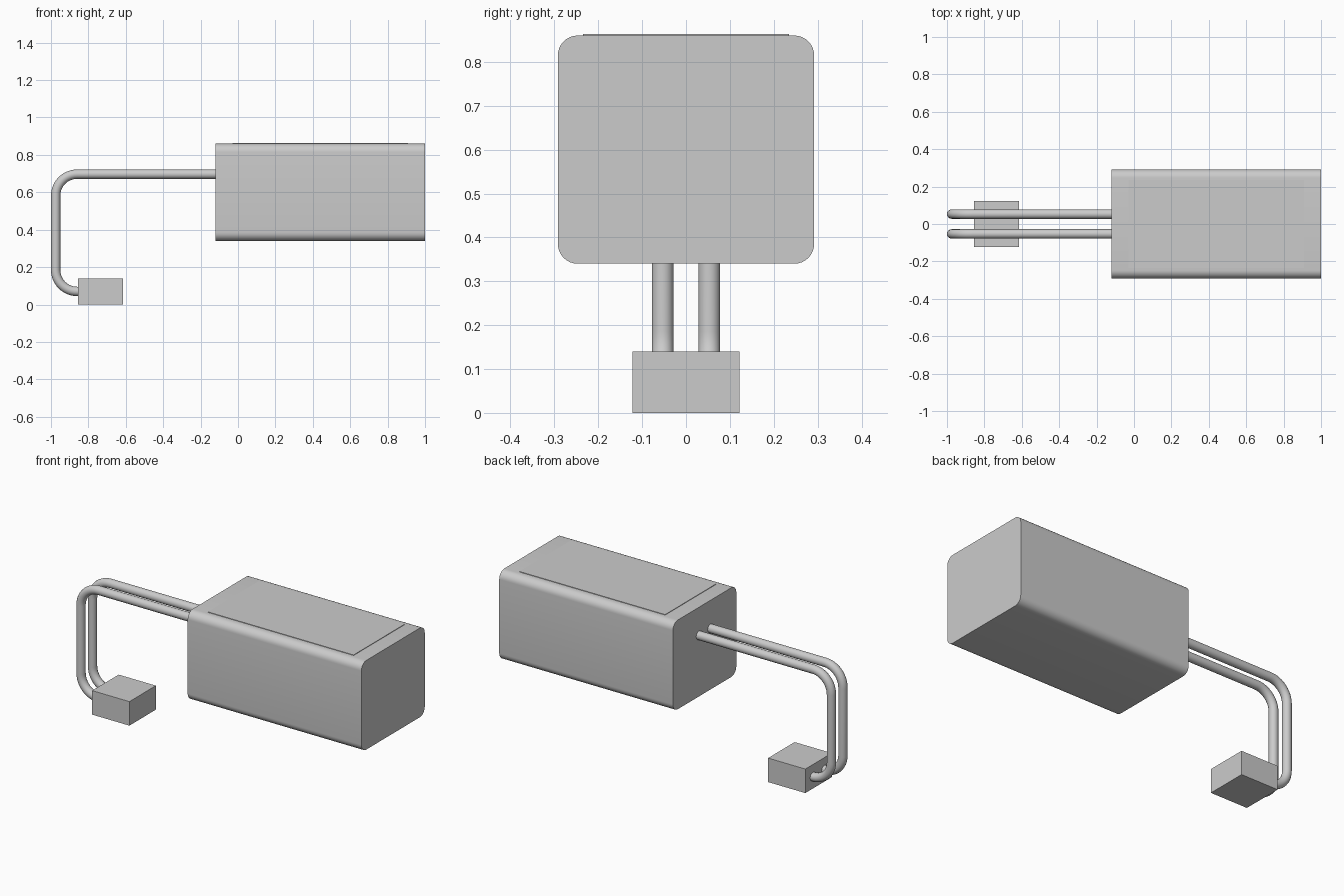
import bpy, bmesh, math

if "Cube" in bpy.data.objects:
    bpy.data.objects.remove(bpy.data.objects["Cube"])


def box(name, lo, hi, radius=0.0):
    """Box between two corners, optionally rounding the edges that run along x."""
    bm = bmesh.new()
    bmesh.ops.create_cube(bm, size=1)
    for v in bm.verts:
        v.co = [(a + b) / 2 + c * (b - a) for a, b, c in zip(lo, hi, v.co)]
    if radius:
        long_edges = [e for e in bm.edges
                      if abs(e.verts[0].co.x - e.verts[1].co.x) > 1e-4]
        bmesh.ops.bevel(bm, geom=long_edges, offset=radius, segments=8,
                        profile=0.5, affect='EDGES')
    mesh = bpy.data.meshes.new(name)
    bm.to_mesh(mesh)
    bm.free()
    obj = bpy.data.objects.new(name, mesh)
    bpy.context.collection.objects.link(obj)
    if radius:
        bpy.ops.object.select_all(action='DESELECT')
        obj.select_set(True)
        bpy.context.view_layer.objects.active = obj
        bpy.ops.object.shade_smooth_by_angle(angle=math.radians(30))
    return obj


def wire(name, y):
    """Round cable following a C-shaped path with two quarter bends."""
    left, top, bottom, r, steps = -0.975, 0.697, 0.07, 0.115, 12
    path = [(-0.10, top)]
    for cz, start in ((top - r, 90), (bottom + r, 180)):
        for i in range(steps + 1):
            a = math.radians(start + 90 * i / steps)
            path.append((left + r + r * math.cos(a), cz + r * math.sin(a)))
    path.append((-0.83, bottom))

    curve = bpy.data.curves.new(name, 'CURVE')
    curve.dimensions = '3D'
    curve.bevel_depth = 0.025
    curve.bevel_resolution = 6
    curve.use_fill_caps = True
    spline = curve.splines.new('POLY')
    spline.points.add(len(path) - 1)
    for point, (x, z) in zip(spline.points, path):
        point.co = (x, y, z, 1)
    spline.use_smooth = True
    bpy.context.collection.objects.link(bpy.data.objects.new(name, curve))


# Main pack with rounded long edges
box("battery_body", (-0.12, -0.292, 0.34), (1.0, 0.292, 0.86), 0.045)

# Thin raised label sheet on top
box("top_label", (-0.03, -0.235, 0.855), (0.91, 0.235, 0.863))

# Plug resting on the ground
box("connector_plug", (-0.855, -0.122, 0.0), (-0.615, 0.122, 0.14))

# Pair of cables joining pack and plug
for side, y in (("front", -0.053), ("back", 0.053)):
    wire(side + "_wire", y)
